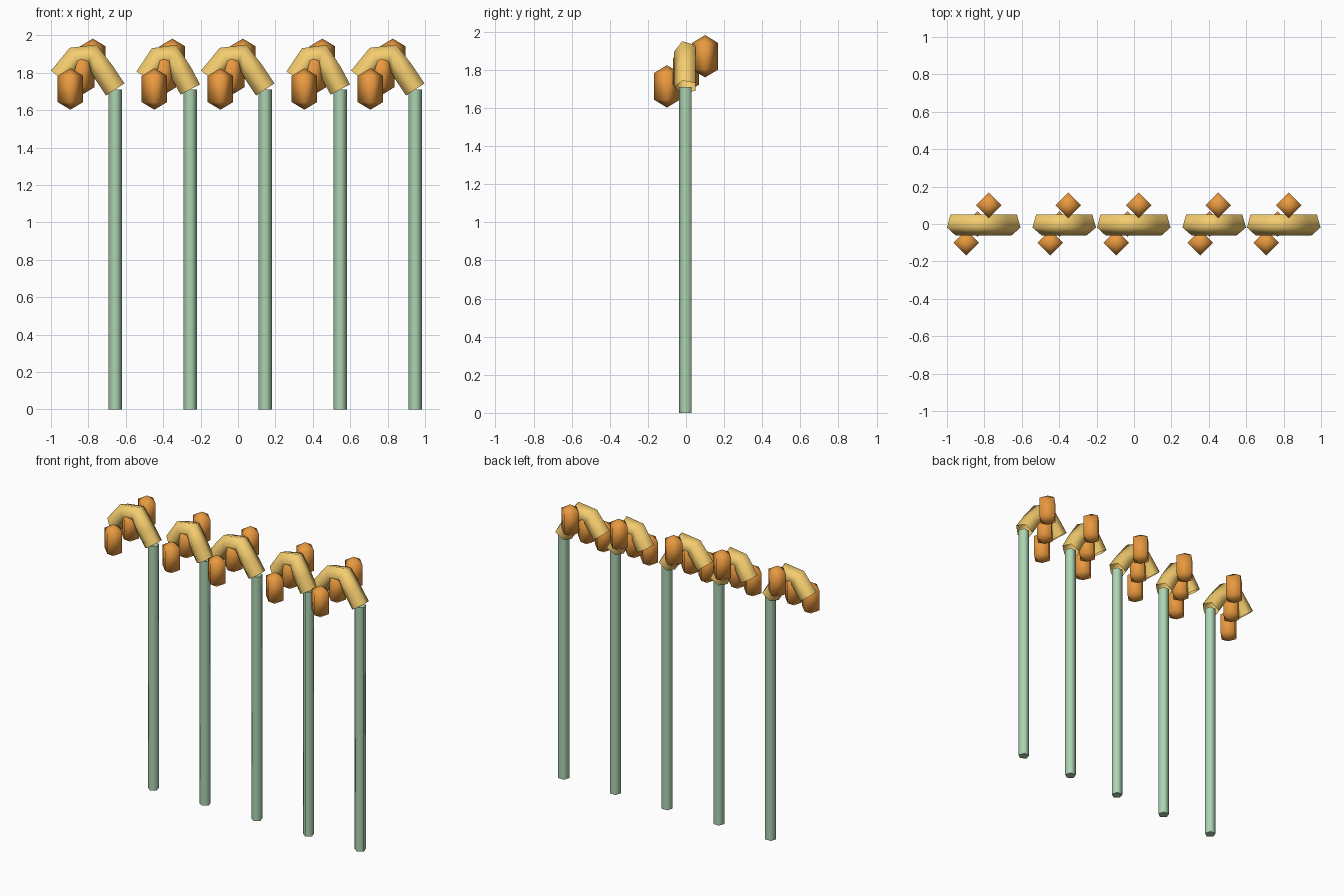
import bpy, bmesh
from math import sin, cos, pi
from mathutils import Vector

if "Cube" in bpy.data.objects:
    bpy.data.objects.remove(bpy.data.objects["Cube"])


def material(name, color):
    m = bpy.data.materials.new(name)
    m.diffuse_color = (*color, 1)
    m.use_nodes = True
    m.node_tree.nodes["Principled BSDF"].inputs["Base Color"].default_value = m.diffuse_color
    return m


GREEN = material("stem_green", (0.42, 0.66, 0.45))
GOLD = material("petal_gold", (0.91, 0.61, 0.16))
ORANGE = material("bud_orange", (0.82, 0.32, 0.05))


def loft(name, rings, mat, caps=False, tips=None):
    """Skin a list of point rings; optionally cap them or close them to tip points."""
    bm = bmesh.new()
    vs = [[bm.verts.new(p) for p in ring] for ring in rings]
    n = len(vs[0])
    for a, b in zip(vs, vs[1:]):
        for i in range(n):
            j = (i + 1) % n
            bm.faces.new((a[i], a[j], b[j], b[i]))
    if caps:
        bm.faces.new(vs[0])
        bm.faces.new(vs[-1])
    if tips:
        for ring, tip in zip((vs[0], vs[-1]), tips):
            t = bm.verts.new(tip)
            for i in range(n):
                bm.faces.new((ring[i], ring[(i + 1) % n], t))
    bmesh.ops.recalc_face_normals(bm, faces=bm.faces)
    # keep cap edges sharp, smooth everything else
    for f in bm.faces:
        f.smooth = True
    for e in bm.edges:
        if caps and any(len(f.verts) > 4 for f in e.link_faces):
            e.smooth = False
    me = bpy.data.meshes.new(name)
    bm.to_mesh(me)
    bm.free()
    me.materials.append(mat)
    ob = bpy.data.objects.new(name, me)
    bpy.context.collection.objects.link(ob)
    return ob


def ring(center, normal, r, sides):
    """Ring with its first corner facing the front, the others swung along normal."""
    front = Vector((0, -1, 0))
    angles = [2 * pi * i / sides for i in range(sides)]
    return [center + r * (cos(a) * front + sin(a) * normal) for a in angles]


X = Vector((1, 0, 0))
ARCH = [(0, 1.71), (-0.062, 1.803), (-0.124, 1.896), (-0.214, 1.882), (-0.297, 1.775)]
BUDS = [(-0.24, -0.1, 1.713), (-0.18, 0, 1.792), (-0.12, 0.1, 1.871)]

for k in range(5):
    x0 = -0.656 + 0.401 * k
    s = 0.8 if k % 2 else 1.0  # alternate flowers are narrower

    # stem: five-sided rod
    loft(f"stem_{k}", [ring(Vector((x0, 0, z)), X, 0.037, 5) for z in (0, 1.71)],
         GREEN, caps=True)

    # arched flower head: open five-sided tube along a bent path
    pts = [Vector((x0 + s * x, 0, z)) for x, z in ARCH]
    rings = []
    for i, p in enumerate(pts):
        dirs = [(b - a).normalized() for a, b in zip(pts, pts[1:])]
        t = (dirs[max(i - 1, 0)] + dirs[min(i, 3)]).normalized()
        rings.append(ring(p, Vector((t.z, 0, -t.x)), 0.062, 5))
    loft(f"flower_arch_{k}", rings, GOLD)

    # three hanging buds: four-sided, pointed at both ends
    for j, (x, y, z) in enumerate(BUDS):
        c = Vector((x0 + s * x, y, z))
        up = Vector((0, 0, 1))
        loft(f"bud_{k}_{j}", [ring(c + h * up, X, 0.068, 4) for h in (-0.07, 0.07)],
             ORANGE, tips=(c - 0.111 * up, c + 0.111 * up))
